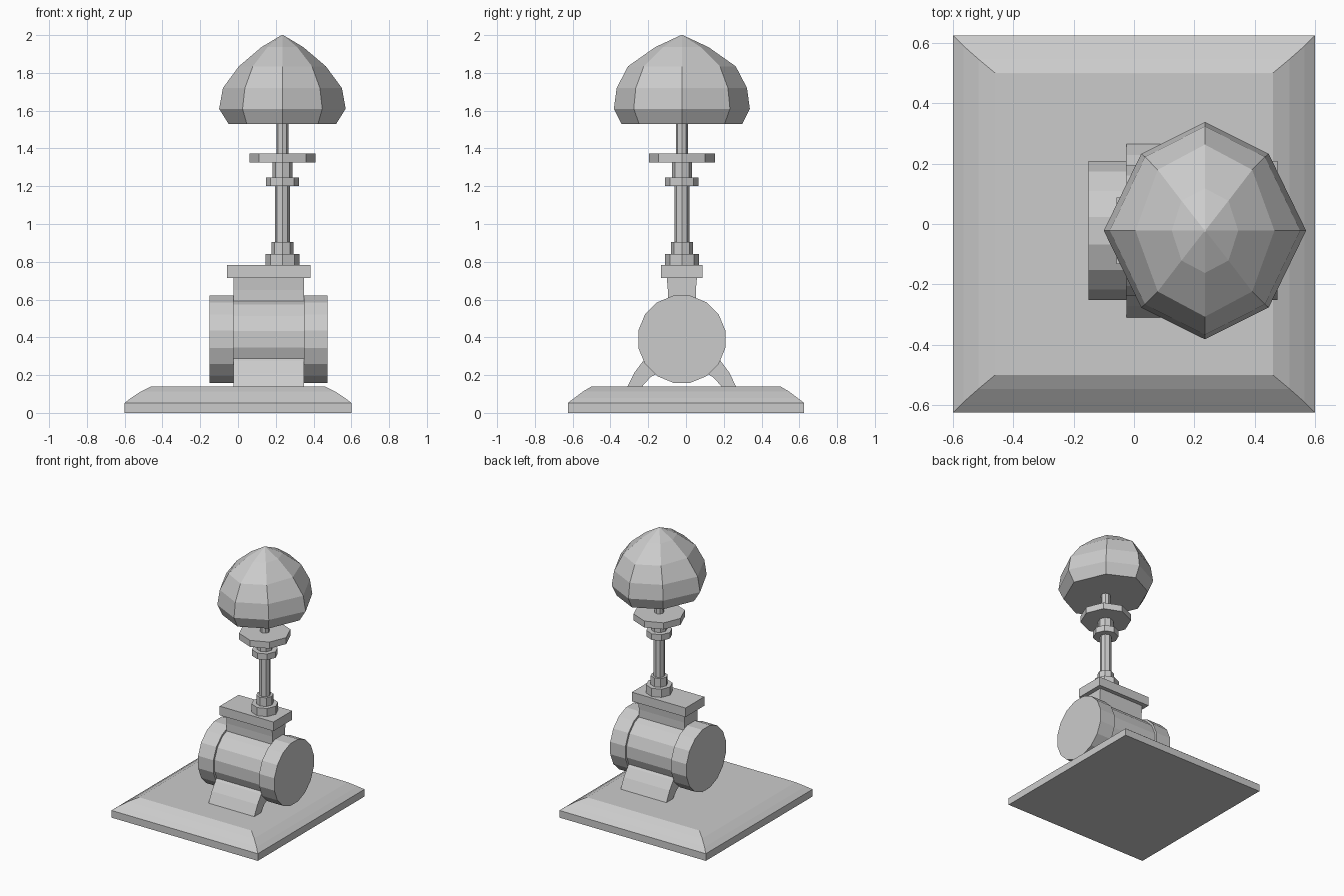
import bpy
import bmesh
from math import cos, sin, pi

cube = bpy.data.objects.get("Cube")
if cube:
    bpy.data.objects.remove(cube, do_unlink=True)

grey = bpy.data.materials.new("plain grey")
grey.use_nodes = True
COLOUR = (0.6, 0.6, 0.6, 1)
grey.diffuse_color = COLOUR
grey.node_tree.nodes["Principled BSDF"].inputs["Base Color"].default_value = COLOUR

AX, AY, AZ = 0.235, -0.022, 0.39    # stem x, shared y, drum height
SLEEVE = (-0.025, 0.35)


def loft(name, rings):
    """Skin matching point rings into one closed flat-shaded solid."""
    bm = bmesh.new()
    loops = [[bm.verts.new(p) for p in ring] for ring in rings]
    for a, b in zip(loops, loops[1:]):
        for i in range(len(a)):
            j = (i + 1) % len(a)
            bm.faces.new((a[i], a[j], b[j], b[i]))
    bm.faces.new(loops[0][::-1])
    bm.faces.new(loops[-1])
    bmesh.ops.remove_doubles(bm, verts=bm.verts, dist=1e-5)
    bmesh.ops.recalc_face_normals(bm, faces=bm.faces)
    mesh = bpy.data.meshes.new(name)
    bm.to_mesh(mesh)
    bm.free()
    mesh.materials.append(grey)
    obj = bpy.data.objects.new(name, mesh)
    bpy.context.collection.objects.link(obj)
    return obj


def rect(cx, cy, hx, hy, z):
    return [(cx + sx * hx, cy + sy * hy, z)
            for sx, sy in ((-1, -1), (1, -1), (1, 1), (-1, 1))]


def along_x(name, profile, x0, x1):
    """Extrude a (y, z) profile, relative to the drum axis, along x."""
    return loft(name, [[(x, AY + y, AZ + z) for y, z in profile] for x in (x0, x1)])


def circle(r, n=16):
    return [(r * cos((i + 0.5) * 2 * pi / n), r * sin((i + 0.5) * 2 * pi / n))
            for i in range(n)]


def octagon(rx, ry, z, diag=0.707):
    """Eight-sided ring with corners on the axes; diag scales diagonal x."""
    ring = []
    for i in range(8):
        c = cos(i * pi / 4)
        if i % 2:
            c *= diag / 0.707
        ring.append((AX + rx * c, AY + ry * sin(i * pi / 4), z))
    return ring


# Base plate with a gently curved bevel
loft("base_plate", [rect(0, 0, hx, hy, z) for hx, hy, z in (
    (0.6, 0.625, 0), (0.6, 0.625, 0.053), (0.565, 0.59, 0.08),
    (0.515, 0.546, 0.113), (0.46, 0.5, 0.14))])

# Drum: two end caps and a slightly narrower sleeve
along_x("right_drum_cap", circle(0.235), -0.15, SLEEVE[0])
along_x("left_drum_cap", circle(0.235), SLEEVE[1], 0.475)
along_x("drum_sleeve", circle(0.22), *SLEEVE)

# Curved feet, mirrored front to back
foot = [(0.18, -0.09), (0.205, -0.115), (0.25, -0.175), (0.288, -0.252),
        (0.212, -0.252), (0.165, -0.2), (0.11, -0.17)]
for name, side in (("front_foot", -1), ("back_foot", 1)):
    along_x(name, [(side * y, z) for y, z in foot], *SLEEVE)

# Neck and mounting flange
neck_x = sum(SLEEVE) / 2
loft("neck", [rect(neck_x, AY, 0.1875, hy, z)
              for hy, z in ((0.074, 0.57), (0.074, 0.65), (0.08, 0.717))])
loft("flange", [rect(neck_x, AY, 0.22, 0.11, z) for z in (0.715, 0.782)])

# Stacked octagonal stem parts: name, radius, bottom, top
for name, r, z0, z1 in (
        ("lower_nut", 0.09, 0.782, 0.842),
        ("upper_nut", 0.058, 0.842, 0.906),
        ("stem", 0.04, 0.906, 1.2),
        ("stem_collar", 0.088, 1.2, 1.245),
        ("stem_sleeve", 0.053, 1.245, 1.325),
        ("stem_disc", 0.175, 1.325, 1.373),
        ("top_rod", 0.032, 1.373, 1.54)):
    loft(name, [octagon(r, r, z) for z in (z0, z1)])

# Faceted knob, tucked in at the bottom and pointed at the top
loft("knob", [octagon(*ring) for ring in (
    (0.285, 0.32, 1.53, 0.66), (0.335, 0.36, 1.61, 0.63),
    (0.315, 0.345, 1.72, 0.63), (0.23, 0.285, 1.835, 0.68),
    (0.11, 0.14, 1.937), (0.004, 0.004, 2.0))])
